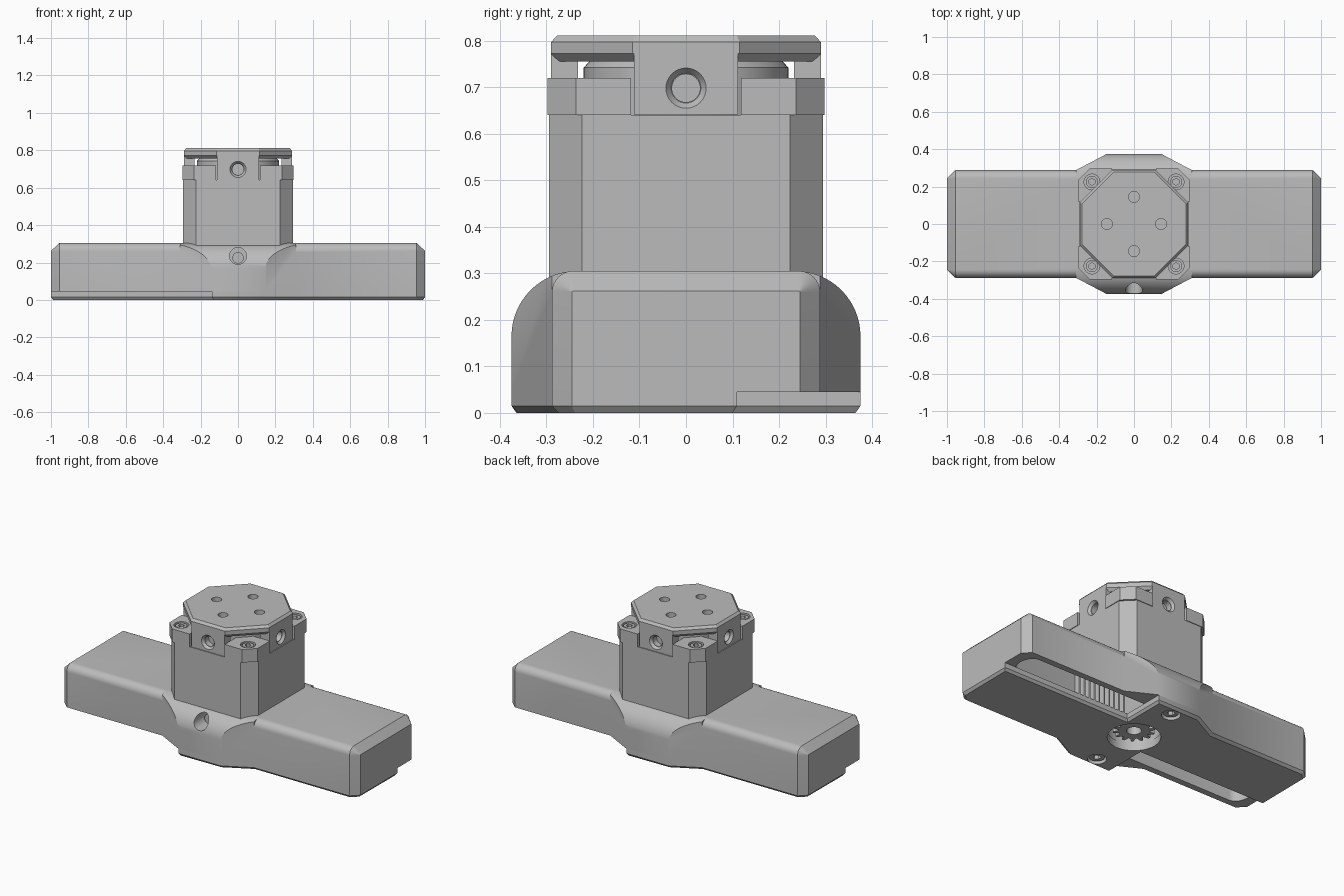
import bpy, bmesh
from math import sin, cos, pi, radians
from mathutils import Vector, Matrix

cube = bpy.data.objects.get("Cube")
if cube:
    bpy.data.objects.remove(cube, do_unlink=True)

grey = bpy.data.materials.new("machined grey")
grey.use_nodes = True
tone = (0.5, 0.5, 0.5, 1)
grey.diffuse_color = tone
grey.node_tree.nodes["Principled BSDF"].inputs["Base Color"].default_value = tone


def finish(name, bm):
    bmesh.ops.recalc_face_normals(bm, faces=bm.faces)
    mesh = bpy.data.meshes.new(name)
    bm.to_mesh(mesh)
    bm.free()
    mesh.materials.append(grey)
    ob = bpy.data.objects.new(name, mesh)
    bpy.context.collection.objects.link(ob)
    return ob


def activate(ob):
    bpy.ops.object.select_all(action='DESELECT')
    ob.select_set(True)
    bpy.context.view_layer.objects.active = ob


def smooth(ob):
    activate(ob)
    bpy.ops.object.shade_smooth_by_angle(angle=radians(28))


def boolean(ob, others, mode='DIFFERENCE'):
    for other in others:
        mod = ob.modifiers.new("cut", 'BOOLEAN')
        mod.operation, mod.solver, mod.object = mode, 'EXACT', other
        activate(ob)
        bpy.ops.object.modifier_apply(modifier=mod.name)
        bpy.data.objects.remove(other, do_unlink=True)


def loft(name, rings):
    bm = bmesh.new()
    rows = [[bm.verts.new(p) for p in ring] for ring in rings]
    n = len(rows[0])
    for a, b in zip(rows, rows[1:]):
        for i in range(n):
            j = (i + 1) % n
            bm.faces.new((a[i], a[j], b[j], b[i]))
    bm.faces.new(rows[0])
    bm.faces.new(rows[-1])
    return finish(name, bm)


def prism(name, pts, z0, z1, top=0, bottom=0):
    """Upright prism with optional (inset) chamfers on its two caps."""
    bm = bmesh.new()
    low = bm.faces.new([bm.verts.new((x, y, z0)) for x, y in pts])
    up = bmesh.ops.extrude_face_region(bm, geom=[low], use_keep_orig=True)["geom"]
    bmesh.ops.translate(bm, vec=(0, 0, z1 - z0), verts=[v for v in up if isinstance(v, bmesh.types.BMVert)])
    bmesh.ops.recalc_face_normals(bm, faces=bm.faces)
    for sign, size in ((1, top), (-1, bottom)):
        if size:
            caps = [f for f in bm.faces if f.normal.z * sign > 0.9]
            bmesh.ops.inset_region(bm, faces=caps, thickness=size, depth=0)
            for v in caps[0].verts:
                v.co.z += sign * size
    return finish(name, bm)


def rod(name, radius, start, end, radius2=None, sides=32):
    a, b = Vector(start), Vector(end)
    turn = (b - a).to_track_quat('Z', 'Y').to_matrix().to_4x4()
    bm = bmesh.new()
    bmesh.ops.create_cone(bm, cap_ends=True, segments=sides, radius1=radius,
                          radius2=radius if radius2 is None else radius2, depth=(b - a).length,
                          matrix=Matrix.Translation((a + b) / 2) @ turn)
    return finish(name, bm)


def rotate(pts, k, steps=4):
    c, s = cos(2 * pi * k / steps), sin(2 * pi * k / steps)
    return [(x * c - y * s, x * s + y * c) for x, y in pts]


def octagon(half, corner):
    side = [(half, corner - half), (half, half - corner)]
    return [p for k in range(4) for p in rotate(side, k)]


FLOOR, ROOF = 0.045, 0.305


def section(x, w, top, r, n=8):
    arc = [(w - r + r * cos(pi / 2 * i / n), top - r + r * sin(pi / 2 * i / n)) for i in range(n + 1)]
    half = [(w, FLOOR)] + arc
    return [(x, y, z) for y, z in half] + [(x, -y, z) for y, z in reversed(half)]


# Long housing with chamfered ends and a wider rounded middle
housing = loft("housing", [section(-1, 0.245, 0.262, 0.002), section(-0.955, 0.288, ROOF, 0.045),
                           section(0.955, 0.288, ROOF, 0.045), section(1, 0.245, 0.262, 0.002)])
bulge = loft("bulge", [section(-0.31, 0.375, ROOF, 0.14, 16), section(0.31, 0.375, ROOF, 0.14, 16)])
bm = bmesh.new()
bm.from_mesh(bulge.data)
for sx in (-1, 1):
    for sy in (-1, 1):
        cut = bmesh.ops.bisect_plane(bm, geom=bm.verts[:] + bm.edges[:] + bm.faces[:], clear_outer=True,
                                     plane_co=(sx * 0.145, sy * 0.375, 0), plane_no=(sx * 0.087, sy * 0.165, 0))
        bmesh.ops.holes_fill(bm, edges=[e for e in cut["geom_cut"] if isinstance(e, bmesh.types.BMEdge)])
bmesh.ops.recalc_face_normals(bm, faces=bm.faces)
bm.to_mesh(bulge.data)
bm.free()
boolean(housing, [bulge], 'UNION')

# Underside pockets with a rounded far end, pinion well and front port
pocket = [(0.13, 0.08), (0.88, 0.08)]
pocket += [(0.88 + 0.06 * sin(pi * i / 10), 0.165 - 0.085 * cos(pi * i / 10)) for i in range(1, 10)]
pocket += [(0.88, 0.25), (0.13, 0.25)]
boolean(housing, [prism("pocket", rotate(pocket, k, 2), 0, 0.18) for k in range(2)]
        + [rod("well", 0.15, (0, 0, 0), (0, 0, 0.16)),
           rod("port", 0.045, (0, -0.5, 0.235), (0, -0.2, 0.235))])
smooth(housing)
smooth(rod("port_screw", 0.03, (0, -0.28, 0.225), (0, -0.19, 0.225)))

# Stepped cover plate underneath
half = [(1, 0.11), (0.14, 0.11), (0.14, 0.375), (-0.145, 0.375), (-0.31, 0.288), (-0.955, 0.288), (-1, 0.245)]
cover = prism("cover_plate", half + rotate(half, 1, 2), 0.015, FLOOR, bottom=0.015)
boolean(cover, [rod("opening", 0.145, (0, 0, -0.1), (0, 0, 0.1))]
        + [rod("screw_hole", 0.052, (0, y, -0.1), (0, y, 0.1)) for y in (-0.31, 0.31)])
smooth(cover)
for y in (-0.31, 0.31):
    screw = rod("cover_screw", 0.042, (0, y, 0.012), (0, y, 0.06))
    boolean(screw, [rod("socket", 0.022, (0, y, 0), (0, y, 0.04), sides=6)])
    smooth(screw)

# Pinion and the two toothed racks
teeth = 14
outline = []
for i in range(teeth * 4):
    r = 0.115 if i % 4 < 2 else 0.085
    a = 2 * pi * i / (teeth * 4)
    outline.append((r * cos(a), r * sin(a)))
pinion = prism("pinion", outline, 0.04, 0.17)
boolean(pinion, [rod("bore", 0.04, (0, 0, 0), (0, 0, 0.12))])
for k in range(2):
    for i in range(10):
        x = 0.15 + i * 0.035
        tooth = [(x, 0.07), (x + 0.02, 0.07), (x + 0.015, 0.11), (x + 0.005, 0.11)]
        prism("rack_tooth", rotate(tooth, k, 2), 0.03, 0.185)

# Tower with four screw ears
prism("tower", octagon(0.294, 0.07), 0.29, 0.64)
ear = [(0.118, 0.118), (0.298, 0.118), (0.298, 0.236), (0.236, 0.298), (0.118, 0.298)]
for k in range(4):
    (x, y), = rotate([(0.225, 0.225)], k)
    block = prism("screw_ear", rotate(ear, k), 0.64, 0.72)
    boolean(block, [rod("counterbore", 0.042, (x, y, 0.7), (x, y, 0.74))])
    screw = rod("ear_screw", 0.032, (x, y, 0.68), (x, y, 0.716))
    boolean(screw, [rod("socket", 0.018, (x, y, 0.7), (x, y, 0.74), sides=6)])
    smooth(block)
    smooth(screw)

# Neck under the flange
smooth(rod("neck", 0.22, (0, 0, 0.63), (0, 0, 0.742), sides=48))
smooth(rod("neck_collar", 0.22, (0, 0, 0.742), (0, 0, 0.765), 0.2, sides=48))

# Octagonal flange with four bolt holes and hanging side tabs
flange = prism("flange", octagon(0.29, 0.175), 0.772, 0.797, top=0.014, bottom=0.017)
boolean(flange, [rod("bolt_hole", 0.029, (*p, 0.775), (*p, 0.85))
                 for k in range(4) for p in rotate([(0.145, 0)], k)])
smooth(flange)
tab = [(0.232, -0.112), (0.29, -0.112), (0.29, 0.112), (0.232, 0.112)]
for k in range(4):
    side = prism("side_tab", rotate(tab, k), 0.641, 0.79)
    (ix, iy), (mx, my), (ox, oy) = rotate([(0.24, 0), (0.275, 0), (0.295, 0)], k)
    boolean(side, [rod("tab_bore", 0.03, (ix, iy, 0.698), (ox, oy, 0.698)),
                   rod("countersink", 0.032, (mx, my, 0.698), (ox, oy, 0.698), 0.047)])
    smooth(side)
